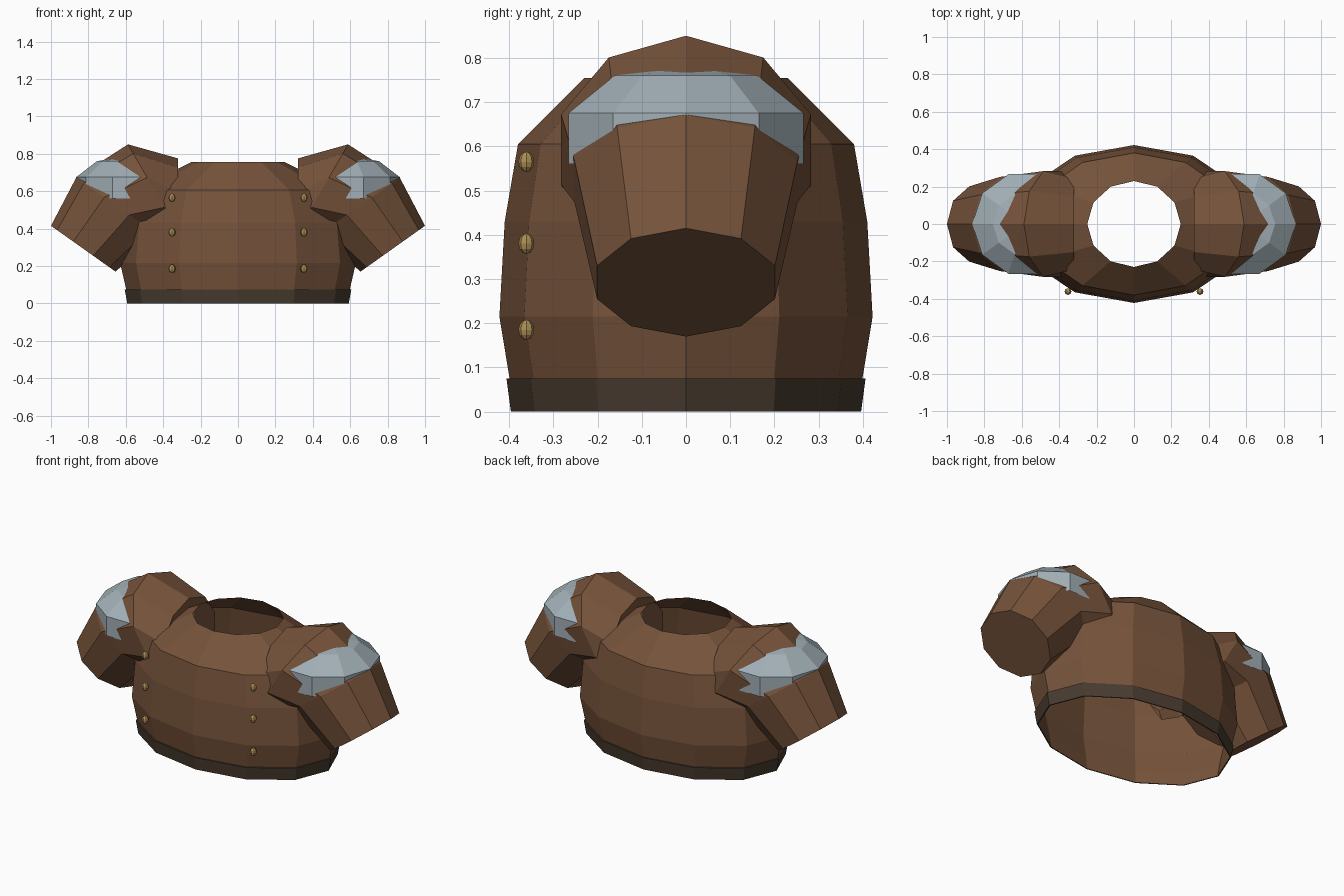
import bpy, bmesh, math
from mathutils import Vector

if "Cube" in bpy.data.objects:
    bpy.data.objects.remove(bpy.data.objects["Cube"])


def material(name, rgb):
    m = bpy.data.materials.new(name)
    m.diffuse_color = (*rgb, 1)
    m.use_nodes = True
    m.node_tree.nodes["Principled BSDF"].inputs["Base Color"].default_value = m.diffuse_color
    return m


LEATHER = material("brown leather", (0.18, 0.086, 0.043))
HEM = material("dark hem", (0.066, 0.045, 0.029))
STEEL = material("blue grey steel", (0.36, 0.43, 0.47))
BRASS = material("brass", (0.42, 0.28, 0.09))


def loft(name, rings, mat, cap_start=False, cap_end=False):
    """Skin a list of rings (lists of points) into a flat-shaded shell."""
    bm = bmesh.new()
    loops = [[bm.verts.new(p) for p in ring] for ring in rings]
    n = len(loops[0])
    for a, b in zip(loops, loops[1:]):
        for i in range(n):
            j = (i + 1) % n
            bm.faces.new((a[i], a[j], b[j], b[i]))
    if cap_start:
        bm.faces.new(loops[0][::-1])
    if cap_end:
        bm.faces.new(loops[-1])
    bmesh.ops.recalc_face_normals(bm, faces=bm.faces)
    me = bpy.data.meshes.new(name)
    bm.to_mesh(me)
    bm.free()
    me.materials.append(mat)
    ob = bpy.data.objects.new(name, me)
    bpy.context.collection.objects.link(ob)
    return ob


def ellipse(z, rx, ry, n=12, cx=0):
    return [(cx + rx * math.cos(math.tau * i / n), ry * math.sin(math.tau * i / n), z)
            for i in range(n)]


def tilted_ring(side, x, z, r, ux, uz, n=10):
    """Circle holding the y axis and the in-plane direction (ux, uz)."""
    u = Vector((ux, 0, uz)).normalized()
    pts = []
    for i in range(n):
        a = math.tau * i / n
        p = Vector((x, 0, z)) + u * r * math.cos(a) + Vector((0, r * math.sin(a), 0))
        pts.append((side * p.x, p.y, p.z))
    return pts


# Torso: open shell from waist to neck
loft("torso", [ellipse(*r) for r in (
    (0, 0.585, 0.39), (0.075, 0.598, 0.399), (0.215, 0.63, 0.422),
    (0.43, 0.61, 0.41), (0.605, 0.55, 0.38), (0.755, 0.25, 0.23))], LEATHER)

# Hem band round the waist
loft("hem_band", [ellipse(*r) for r in (
    (0, 0.585, 0.39), (0, 0.592, 0.396), (0.075, 0.606, 0.406),
    (0.075, 0.598, 0.399))], HEM)

for side, label in ((1, "right"), (-1, "left")):
    # Bent sleeve: inner end, shoulder, elbow, cuff
    loft(label + "_sleeve", [
        tilted_ring(side, 0.32, 0.52, 0.255, 0, 1),
        tilted_ring(side, 0.44, 0.593, 0.297, 0.5, 0.866),
        tilted_ring(side, 0.648, 0.52, 0.265, 0.82, 0.57),
        tilted_ring(side, 0.8275, 0.2925, 0.2115, 0.345, 0.245),
    ], LEATHER, True, True)

    # Shoulder plate: faceted dome with a straight skirt
    dome = [ellipse(z, side * r, r, 10, side * 0.585) for z, r in (
        (0.56, 0.28), (0.675, 0.28), (0.76, 0.17), (0.785, 0.03))]
    loft(label + "_shoulder_plate", dome, STEEL, False, True)

    # Column of buttons on the chest
    for k, z in enumerate((0.185, 0.38, 0.565)):
        bpy.ops.mesh.primitive_uv_sphere_add(
            segments=8, ring_count=6, radius=0.021, location=(side * 0.353, -0.361, z))
        ob = bpy.context.object
        ob.name = f"{label}_button_{k + 1}"
        ob.scale = (0.9, 0.85, 1.1)
        ob.data.materials.append(BRASS)
